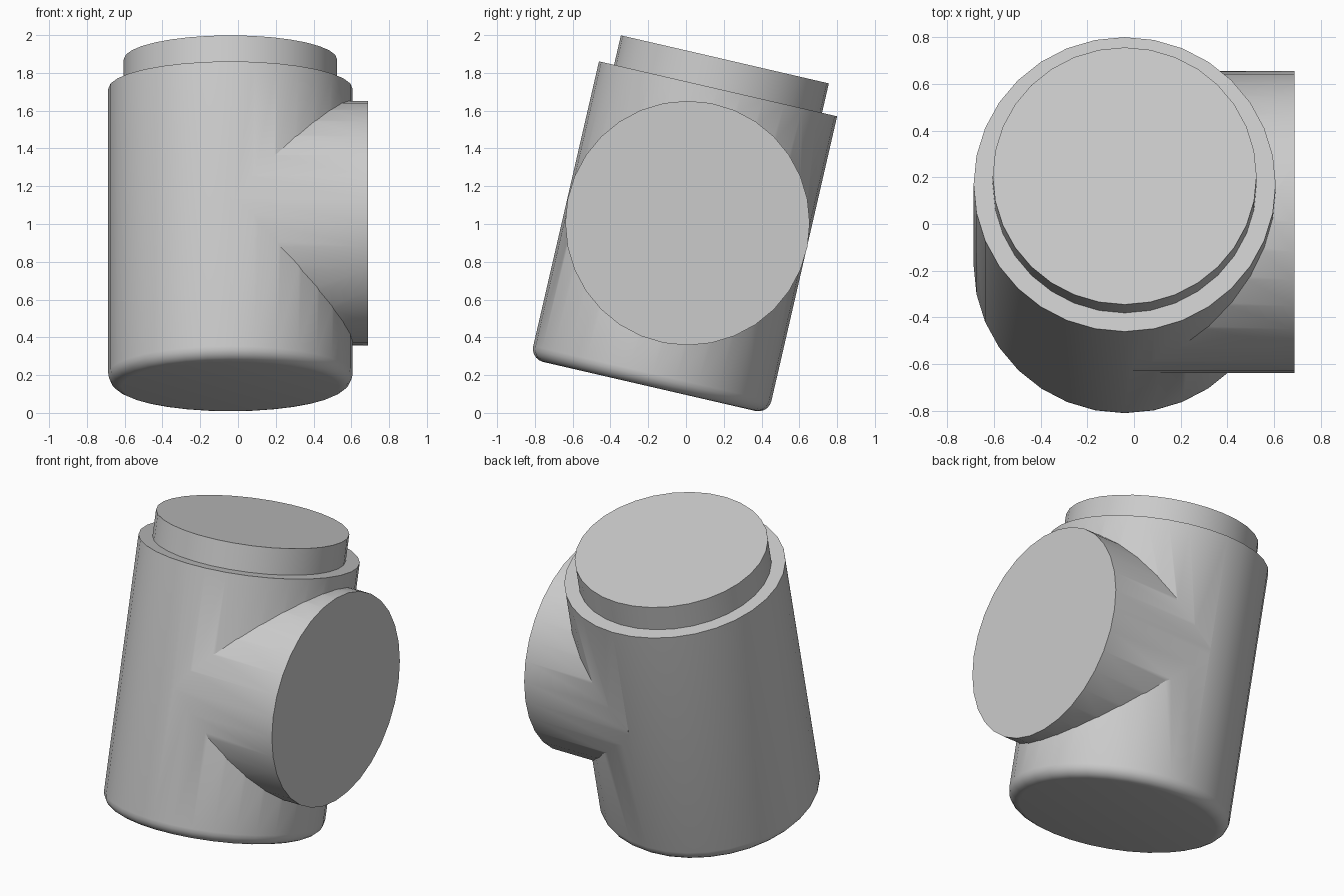
import bpy
import bmesh
import math
from mathutils import Matrix, Vector

cube = bpy.data.objects.get("Cube")
if cube:
    bpy.data.objects.remove(cube, do_unlink=True)

SIDES = 32
TILT = math.radians(-13)
BASE = Vector((-0.04, -0.194, 0.14))

grey = bpy.data.materials.new("plain grey")
grey.use_nodes = True
colour = (0.6, 0.6, 0.6, 1)
grey.diffuse_color = colour
grey.node_tree.nodes["Principled BSDF"].inputs["Base Color"].default_value = colour


def cylinder(name, radius, start, end, placement, round_bottom=0):
    """Closed cylinder along local z from start to end, optionally rounded below."""
    bm = bmesh.new()
    bmesh.ops.create_cone(bm, cap_ends=True, segments=SIDES, radius1=radius,
                          radius2=radius, depth=end - start)
    bmesh.ops.translate(bm, verts=bm.verts, vec=(0, 0, (start + end) / 2))
    if round_bottom:
        rim = [e for e in bm.edges if all(v.co.z < start + 0.001 for v in e.verts)]
        bmesh.ops.bevel(bm, geom=rim, offset=round_bottom, segments=5,
                        profile=0.5, affect='EDGES')
    bm.transform(placement)
    mesh = bpy.data.meshes.new(name)
    bm.to_mesh(mesh)
    bm.free()
    mesh.materials.append(grey)
    obj = bpy.data.objects.new(name, mesh)
    bpy.context.collection.objects.link(obj)
    return obj


def smooth(obj):
    bpy.ops.object.select_all(action='DESELECT')
    obj.select_set(True)
    bpy.context.view_layer.objects.active = obj
    bpy.ops.object.shade_smooth_by_angle(angle=math.radians(30))


# Leaning body with a rounded foot, and the narrower cap on top of it
lean = Matrix.Translation(BASE) @ Matrix.Rotation(TILT, 4, 'X')
body = cylinder("body", 0.647, 0, 1.617, lean, round_bottom=0.07)
cap = cylinder("cap", 0.565, 1.617, 1.777, lean)

# Side branch along +x, merged into the body
sideways = Matrix.Translation((-0.04, 0.008, 1.005)) @ Matrix.Rotation(math.pi / 2, 4, 'Y')
branch = cylinder("side_branch", 0.647, 0, 0.727, sideways)
union = body.modifiers.new("merge branch", 'BOOLEAN')
union.operation = 'UNION'
union.solver = 'EXACT'
union.object = branch
bpy.context.view_layer.objects.active = body
bpy.ops.object.modifier_apply(modifier=union.name)
bpy.data.objects.remove(branch, do_unlink=True)

for part in (body, cap):
    smooth(part)
